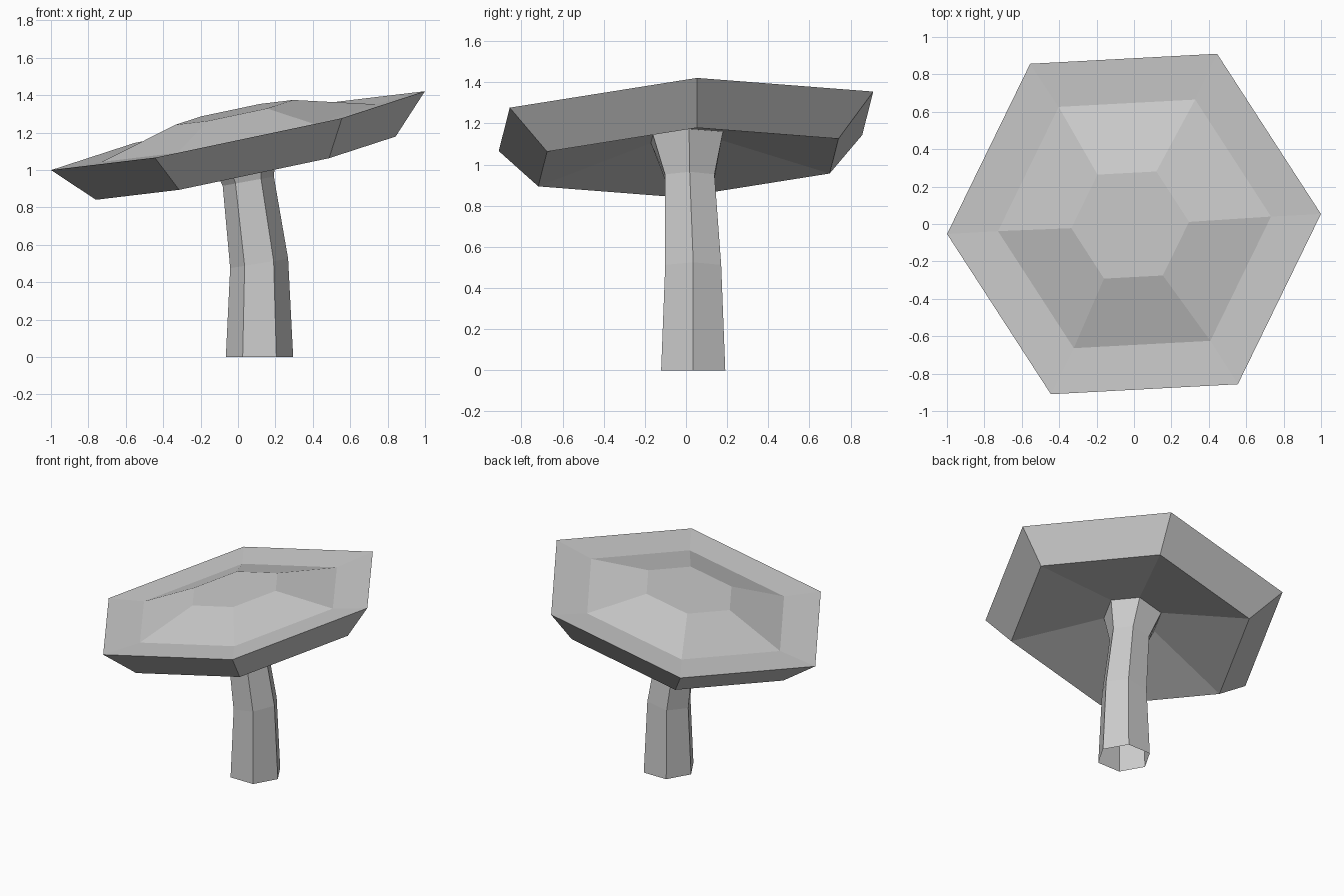
import bpy
from math import cos, sin, radians, tau
from mathutils import Vector, Euler, Matrix

cube = bpy.data.objects.get("Cube")
if cube:
    bpy.data.objects.remove(cube)

SIDES = 6


def make_material(name, color):
    mat = bpy.data.materials.new(name)
    mat.use_nodes = True
    mat.diffuse_color = color
    mat.node_tree.nodes["Principled BSDF"].inputs["Base Color"].default_value = color
    return mat


def ring(matrix, radius, turn=0.0):
    """Regular polygon in the local xy plane of the matrix."""
    angles = [turn + tau * i / SIDES for i in range(SIDES)]
    return [matrix @ Vector((radius * cos(a), radius * sin(a), 0)) for a in angles]


def loft(name, rings, mat, close_first=False):
    """Flat-shaded skin over a series of rings."""
    verts = [v for r in rings for v in r]
    faces = []
    for k in range(len(rings) - 1):
        a, b = k * SIDES, (k + 1) * SIDES
        for i in range(SIDES):
            j = (i + 1) % SIDES
            faces.append((a + i, b + i, b + j, a + j))
    if close_first:
        faces.append(tuple(range(SIDES)))
    mesh = bpy.data.meshes.new(name)
    mesh.from_pydata(verts, [], faces)
    mesh.materials.append(mat)
    obj = bpy.data.objects.new(name, mesh)
    bpy.context.collection.objects.link(obj)
    return obj


grey = make_material("plain_grey", (0.6, 0.6, 0.6, 1))

# Tilted cap: crown, trough, rim, lower edge, hollow underside
tilt = Euler((0.056, -0.205, 0)).to_matrix().to_4x4()
cap_frame = Matrix.Translation((0, 0, 1.21)) @ tilt
turn = radians(3)
cap_profile = [(0.322, 0.1), (0.747, -0.013), (1.023, 0),
               (0.82, -0.205), (0.197, -0.08)]
cap_rings = [ring(cap_frame @ Matrix.Translation((0, 0, h)), r, turn)
             for r, h in cap_profile]
loft("mushroom_cap", cap_rings, grey, close_first=True)

# Bent stem: centre, radius and lean of each section, flaring into the cap
stem_sections = [((0.115, 0.035, 0), 0.18, 0),
                 ((0.113, 0.035, 0.5), 0.157, -0.16),
                 ((0.055, 0.018, 0.94), 0.139, -0.18)]
stem_rings = [cap_rings[-1]]
for centre, radius, lean in reversed(stem_sections):
    frame = Matrix.Translation(centre) @ Euler((0, lean, 0)).to_matrix().to_4x4()
    stem_rings.append(ring(frame, radius))
loft("stem", stem_rings, grey)
